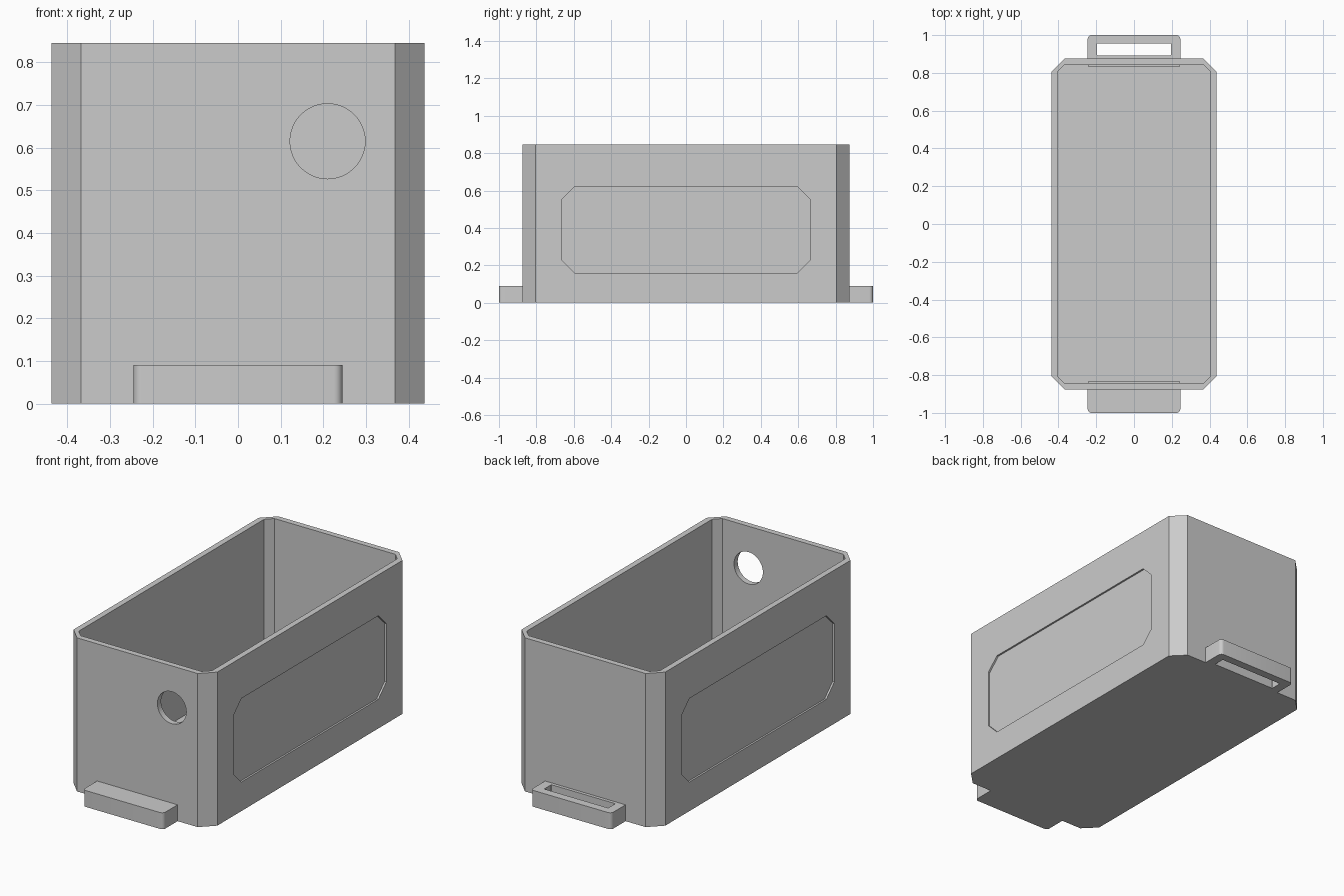
import bpy, bmesh, math
from mathutils import Matrix

cube = bpy.data.objects.get("Cube")
if cube:
    bpy.data.objects.remove(cube, do_unlink=True)

grey = bpy.data.materials.new("light grey")
grey.use_nodes = True
colour = (0.6, 0.6, 0.6, 1)
grey.diffuse_color = colour
grey.node_tree.nodes["Principled BSDF"].inputs["Base Color"].default_value = colour

HALF_X, HALF_Y, HEIGHT = 0.4375, 0.875, 0.845
WALL, FLOOR = 0.032, 0.03
UPRIGHT_X = Matrix(((0, 0, 1), (1, 0, 0), (0, 1, 0))).to_4x4()


def rect(x0, x1, y0, y1, cut, steps=1):
    """Rectangle outline; corners chamfered (1 step) or rounded (more)."""
    points = []
    for i, (x, y) in enumerate(((x1, y1), (x0, y1), (x0, y0), (x1, y0))):
        cx = x - cut if x == x1 else x + cut
        cy = y - cut if y == y1 else y + cut
        for k in range(steps + 1):
            a = math.pi / 2 * (i + k / steps)
            points.append((cx + cut * math.cos(a), cy + cut * math.sin(a)))
    return points


def prism(name, outline, z0, z1, matrix=None):
    bm = bmesh.new()
    face = bm.faces.new([bm.verts.new((x, y, z0)) for x, y in outline])
    top = bmesh.ops.extrude_face_region(bm, geom=[face])["geom"]
    verts = [g for g in top if isinstance(g, bmesh.types.BMVert)]
    bmesh.ops.translate(bm, vec=(0, 0, z1 - z0), verts=verts)
    if matrix:
        bm.transform(matrix)
    bmesh.ops.recalc_face_normals(bm, faces=bm.faces)
    mesh = bpy.data.meshes.new(name)
    bm.to_mesh(mesh)
    bm.free()
    mesh.materials.append(grey)
    obj = bpy.data.objects.new(name, mesh)
    bpy.context.collection.objects.link(obj)
    return obj


def subtract(target, cutter):
    mod = target.modifiers.new(cutter.name, "BOOLEAN")
    mod.operation, mod.solver, mod.object = "DIFFERENCE", "EXACT", cutter
    cutter.hide_render = True
    cutter.hide_set(True)


def smooth(obj):
    bpy.ops.object.select_all(action="DESELECT")
    obj.select_set(True)
    bpy.context.view_layer.objects.active = obj
    bpy.ops.object.shade_smooth_by_angle(angle=math.radians(35))


# Open box with chamfered corners
box = prism("box", rect(-HALF_X, HALF_X, -HALF_Y, HALF_Y, 0.07), 0, HEIGHT)
ix, iy = HALF_X - WALL, HALF_Y - WALL
subtract(box, prism("cavity_cutter", rect(-ix, ix, -iy, iy, 0.05 * 0.75), FLOOR, HEIGHT + 0.1))

# Shallow chamfered panels sunk into both long sides
panel = rect(-0.665, 0.665, 0.16, 0.62, 0.07)
depth = 0.01
for side, name in ((1, "left"), (-1, "right")):
    subtract(box, prism(name + "_panel_cutter", panel,
                        side * (HALF_X - depth), side * (HALF_X + 0.05), UPRIGHT_X))

# Round hole in the front wall
circle = [(0.088 * math.cos(a), 0.088 * math.sin(a))
          for a in (math.tau * i / 48 for i in range(48))]
to_front = Matrix.Translation((0.21, -HALF_Y, 0.615)) @ Matrix.Rotation(math.pi / 2, 4, "X")
subtract(box, prism("hole_cutter", circle, -0.1, 0.1, to_front))

# Strap loop at each end, with its root showing inside the wall
for turn, name in ((0, "back"), (math.pi, "front")):
    spin = Matrix.Rotation(turn, 4, "Z")
    outer = rect(-0.245, 0.245, 0.82, 1.0, 0.02, 6)
    outer = [(x, max(y, HALF_Y)) for x, y in outer if y > 0.9]
    outer += [(-0.245, HALF_Y), (0.245, HALF_Y)]
    loop = prism(name + "_strap_loop", outer, 0, 0.09, spin)
    subtract(loop, prism(name + "_slot_cutter",
                         rect(-0.195, 0.195, 0.893, 0.955, 0.001), -0.1, 0.2, spin))
    smooth(loop)
    lip = rect(-0.245, 0.245, iy - 0.013, iy + 0.02, 0.012, 4)
    smooth(prism(name + "_loop_root", lip, FLOOR - 0.01, 0.09, spin))
